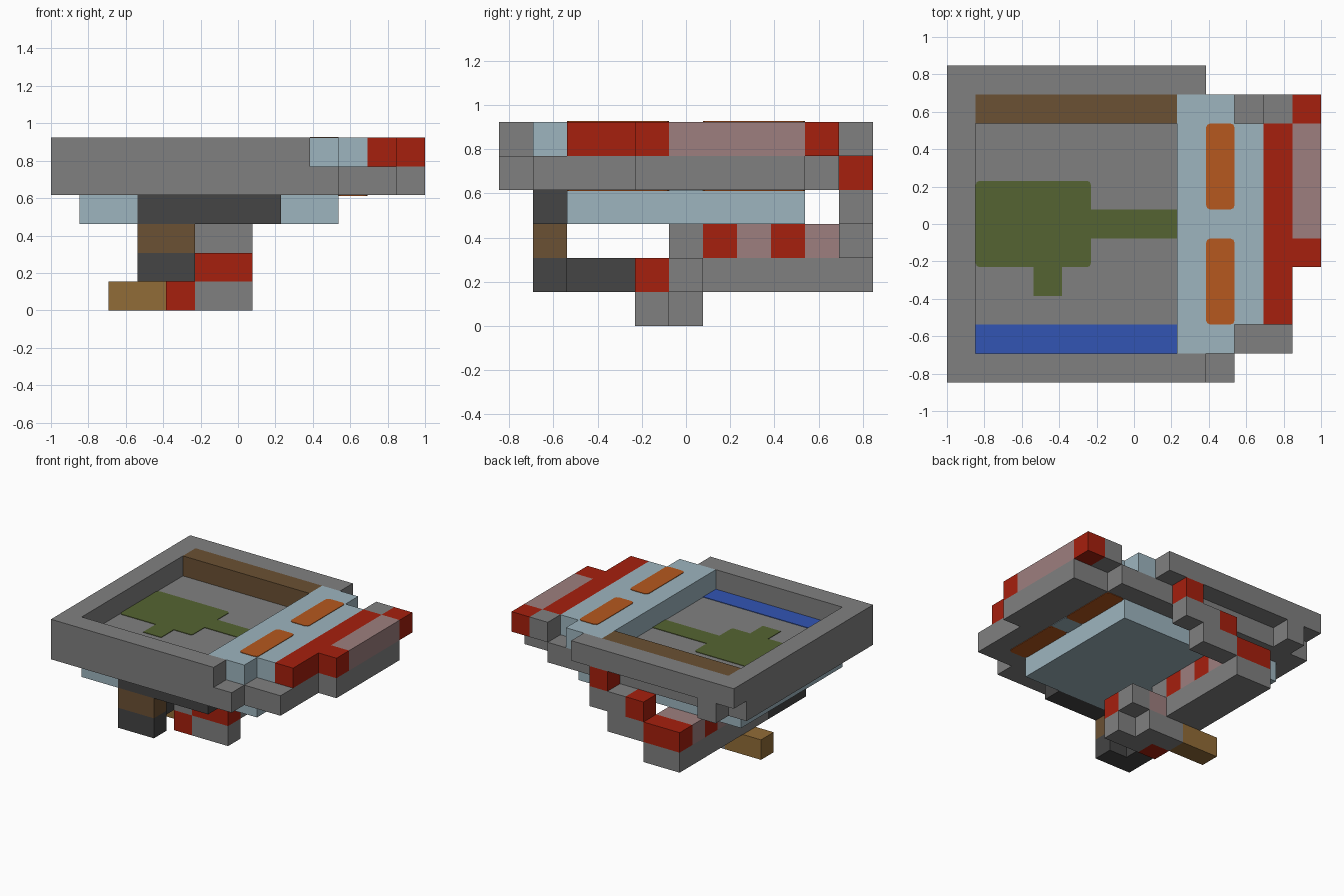
import bpy, bmesh
from mathutils import Vector

cube = bpy.data.objects.get("Cube")
if cube:
    bpy.data.objects.remove(cube)

UNIT = 2 / 13                      # side of one block
ORIGIN = Vector((-1, -UNIT * 5.5, 0))
SKIN = 0.004                       # thickness of painted plates


def make_material(name, colour):
    mat = bpy.data.materials.new(name)
    mat.use_nodes = True
    rgba = (*colour, 1)
    mat.diffuse_color = rgba
    mat.node_tree.nodes["Principled BSDF"].inputs["Base Color"].default_value = rgba
    return mat


grey = make_material("grey", (.216, .216, .216))
pale_blue = make_material("pale_blue", (.337, .462, .521))
charcoal = make_material("charcoal", (.058, .058, .058))
brown = make_material("brown", (.147, .082, .033))
tan = make_material("tan", (.283, .15, .038))
red = make_material("red", (.381, .014, .004))
pink = make_material("pink", (.34, .212, .21))
green = make_material("green", (.091, .127, .032))
blue = make_material("blue", (.032, .091, .456))
orange = make_material("orange", (.468, .098, .013))


def add_box(name, mat, low, high, rounding=0):
    """Box between two corners; optional rounding of its upright edges."""
    bm = bmesh.new()
    bmesh.ops.create_cube(bm, size=1)
    size, middle = high - low, (low + high) / 2
    for v in bm.verts:
        v.co = Vector(a * b for a, b in zip(v.co, size)) + middle
    if rounding:
        upright = [e for e in bm.edges
                   if abs(e.verts[0].co.z - e.verts[1].co.z) > SKIN / 2]
        bmesh.ops.bevel(bm, geom=upright, offset=rounding, segments=2,
                        profile=0.5, affect='EDGES')
    mesh = bpy.data.meshes.new(name)
    bm.to_mesh(mesh)
    bm.free()
    mesh.materials.append(mat)
    obj = bpy.data.objects.new(name, mesh)
    bpy.context.collection.objects.link(obj)


def block(name, mat, x, y, z):
    """Box over whole blocks; x, y and z are (start, end) counts."""
    low, high = (Vector(c) * UNIT + ORIGIN for c in zip(x, y, z))
    add_box(name, mat, low, high)


def plate(name, mat, x, y, level, up=True, rounding=0):
    """Thin painted patch on the top or the underside of a level."""
    low, high = (Vector((*c, level)) * UNIT + ORIGIN for c in zip(x, y))
    if up:
        high.z += SKIN
    else:
        low.z -= SKIN
    add_box(name, mat, low, high, rounding)


# Deck layer
block("deck_floor", grey, (0, 10), (0, 10), (4, 5))
block("deck_side", grey, (10, 12), (1, 9), (4, 5))
block("deck_side_corner", grey, (10, 11), (9, 10), (4, 5))
block("deck_side_ledge", grey, (12, 13), (4, 9), (4, 5))
block("rim_bracket", grey, (1, 2), (10, 11), (4, 5))

# Raised rim and coloured bands
block("front_rim", grey, (0, 9), (0, 1), (5, 6))
block("back_rim", grey, (0, 9), (10, 11), (5, 6))
block("right_rim", grey, (0, 1), (1, 10), (5, 6))
block("inner_back_rim", brown, (1, 8), (9, 10), (5, 6))
block("wide_band", pale_blue, (8, 10), (1, 10), (5, 6))
block("narrow_band", pale_blue, (10, 11), (2, 9), (5, 6))
block("red_band", red, (11, 12), (2, 9), (5, 6))
block("edge_front", red, (12, 13), (4, 5), (5, 6))
block("edge_strip", pink, (12, 13), (5, 9), (5, 6))
block("edge_back", red, (12, 13), (9, 10), (5, 6))
block("edge_link", grey, (11, 12), (9, 10), (5, 6))

# Painted patches on the deck
plate("blue_stripe", blue, (1, 8), (1, 2), 5)
plate("green_field", green, (1, 5), (4, 7), 5, rounding=.02)
plate("green_path", green, (5, 8), (5, 6), 5)
plate("green_spur", green, (3, 4), (3, 4), 5)
for side, y in (("front", (2, 5)), ("back", (6, 9))):
    plate(side + "_top_panel", orange, (9, 10), y, 6, rounding=.025)
    plate(side + "_under_panel", orange, (10, 11), y, 4, False, .025)
plate("under_panel_gap", pale_blue, (10, 11), (5, 6), 4, False)

# Hull under the deck
block("hull", pale_blue, (1, 10), (2, 9), (3, 4))
block("hull_front_corner", pale_blue, (1, 3), (1, 2), (3, 4))
block("hull_front", charcoal, (3, 8), (1, 2), (3, 4))

# Front post and its foot
block("post", brown, (3, 5), (1, 2), (2, 3))
block("post_foot", charcoal, (3, 5), (1, 2), (1, 2))
block("post_arm", charcoal, (3, 4), (2, 4), (1, 2))

# Lower beam with alternating coloured bars above it
block("beam", grey, (3, 5), (4, 11), (1, 2))
for row, mat in enumerate((grey, red, pink, red, pink, red)):
    block("beam_bar", mat, (3, 5), (row + 5, row + 6), (2, 3))

# Stair rising at the back
block("stair_low", grey, (5, 7), (10, 11), (2, 3))
block("stair_middle_end", red, (5, 6), (10, 11), (3, 4))
block("stair_middle", grey, (6, 8), (10, 11), (3, 4))
block("stair_top", red, (7, 8), (10, 11), (4, 5))

# Base cluster
block("cluster_front", red, (5, 7), (4, 5), (1, 2))
block("cluster_inner", pink, (5, 6), (5, 6), (1, 2))
block("cluster_outer", grey, (6, 7), (5, 6), (1, 2))
block("base_front", grey, (5, 7), (4, 5), (0, 1))
block("base_back", grey, (4, 6), (5, 6), (0, 1))
block("base_tip", red, (4, 5), (4, 5), (0, 1))
block("peg", tan, (2, 4), (5, 6), (0, 1))
